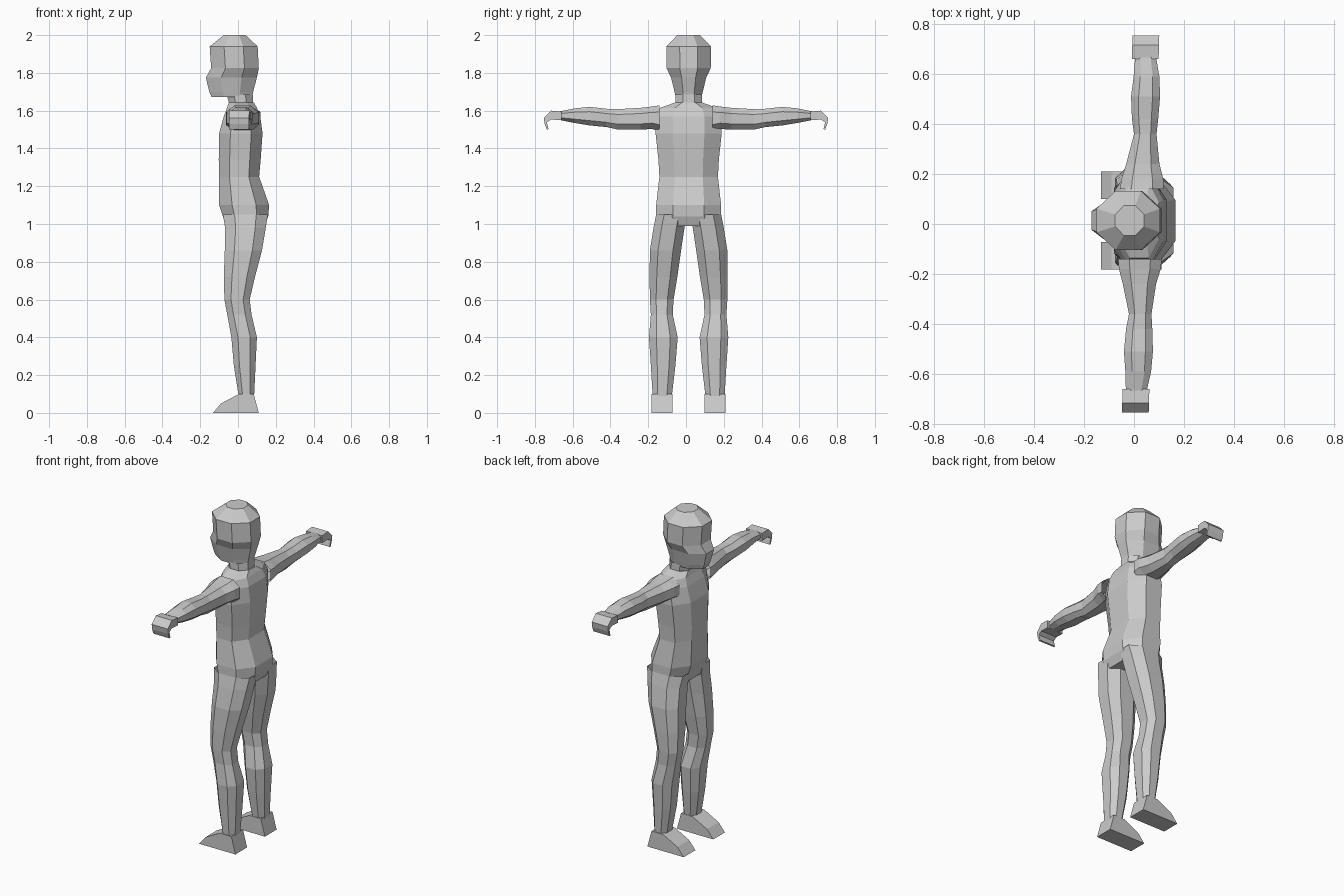
import bpy, bmesh

MID = 0.014      # body midline sits slightly off y = 0
skin = bpy.data.materials.new("plain_grey")
skin.diffuse_color = (0.6, 0.6, 0.6, 1)


def finish(name, bm):
    bmesh.ops.recalc_face_normals(bm, faces=bm.faces)
    me = bpy.data.meshes.new(name)
    bm.to_mesh(me)
    bm.free()
    me.materials.append(skin)
    ob = bpy.data.objects.new(name, me)
    bpy.context.collection.objects.link(ob)
    return ob


def loft(name, rings, place, k=0.26, caps=(True, True)):
    """Skin octagonal rings (t, a0, a1, b0, b1); place maps (t, a, b) to xyz."""
    bm = bmesh.new()
    loops = []
    for t, a0, a1, b0, b1 in rings:
        c, d = k * (a1 - a0), k * (b1 - b0)
        pts = [(a0 + c, b0), (a1 - c, b0), (a1, b0 + d), (a1, b1 - d),
               (a1 - c, b1), (a0 + c, b1), (a0, b1 - d), (a0, b0 + d)]
        loops.append([bm.verts.new(place(t, a, b)) for a, b in pts])
    for p, q in zip(loops, loops[1:]):
        for i in range(8):
            j = (i + 1) % 8
            bm.faces.new((p[i], p[j], q[j], q[i]))
    if caps[0]:
        bm.faces.new(loops[0])
    if caps[1]:
        bm.faces.new(loops[-1])
    return finish(name, bm)


def extrude(name, profile, u0, u1, place):
    """Prism from a profile; place maps (u, p, q) to xyz."""
    bm = bmesh.new()
    a = [bm.verts.new(place(u0, *p)) for p in profile]
    b = [bm.verts.new(place(u1, *p)) for p in profile]
    bm.faces.new(a)
    bm.faces.new(b)
    n = len(a)
    for i in range(n):
        j = (i + 1) % n
        bm.faces.new((a[i], a[j], b[j], b[i]))
    return finish(name, bm)


def upright(t, a, b):
    return (a, b + MID, t)


def sym(rows):
    return [(z, x0, x1, -h, h) for z, x0, x1, h in rows]


# torso, hips to shoulders
loft("torso", sym([
    (0.99, -0.065, 0.14, 0.155), (1.04, -0.08, 0.16, 0.172),
    (1.10, -0.10, 0.165, 0.172), (1.25, -0.10, 0.112, 0.155),
    (1.34, -0.102, 0.12, 0.16), (1.48, -0.10, 0.13, 0.175),
    (1.57, -0.075, 0.118, 0.172), (1.615, -0.058, 0.10, 0.15),
    (1.642, -0.05, 0.085, 0.075)]), upright)

# neck
loft("neck", sym([(1.63, -0.045, 0.08, 0.07), (1.685, -0.06, 0.078, 0.07)]),
     upright, 0.28, (False, False))

# head with protruding jaw
loft("head", sym([
    (1.672, -0.14, 0.075, 0.068), (1.70, -0.152, 0.08, 0.075),
    (1.775, -0.17, 0.10, 0.093), (1.825, -0.142, 0.11, 0.117),
    (1.94, -0.15, 0.104, 0.118), (2.0, -0.075, 0.04, 0.06)]), upright, 0.3)

LEG = [(0.08, 0.005, 0.085, 0.09, 0.19), (0.25, -0.022, 0.093, 0.07, 0.2),
       (0.40, -0.035, 0.10, 0.058, 0.21), (0.52, -0.057, 0.072, 0.084, 0.2),
       (0.60, -0.072, 0.062, 0.08, 0.205), (0.72, -0.075, 0.09, 0.06, 0.207),
       (0.86, -0.07, 0.127, 0.04, 0.205), (0.98, -0.068, 0.147, 0.022, 0.186),
       (1.05, -0.08, 0.158, 0.01, 0.172)]
FOOT = [(0.005, 0.10), (0.083, 0.10), (0.11, 0), (-0.132, 0), (-0.09, 0.05)]
ARM = [(0.14, -0.06, 0.115, 1.49, 1.628), (0.18, -0.055, 0.112, 1.503, 1.622),
       (0.24, -0.038, 0.095, 1.50, 1.615), (0.36, -0.01, 0.08, 1.50, 1.608),
       (0.42, -0.02, 0.085, 1.513, 1.61), (0.51, -0.026, 0.09, 1.522, 1.62),
       (0.59, -0.018, 0.085, 1.535, 1.612), (0.665, -0.014, 0.07, 1.55, 1.597)]
HAND = [(0.66, 1.595), (0.715, 1.60), (0.753, 1.562), (0.748, 1.53),
        (0.737, 1.50), (0.728, 1.502), (0.737, 1.538), (0.715, 1.553),
        (0.66, 1.55)]

# limbs, one pass per side
for s, side in ((-1, "right"), (1, "left")):
    loft(side + "_leg", LEG,
         lambda t, a, b: (a, s * b + MID, t), 0.26, (True, False))
    extrude(side + "_foot", FOOT, 0.085, 0.196,
            lambda u, p, q: (p, s * u + MID, q))
    # arms lean slightly in x along their length
    loft(side + "_arm", ARM,
         lambda t, a, b: (a + 0.028 * s * t, s * t, b), 0.26, (False, True))
    extrude(side + "_hand", HAND, -0.027, 0.08,
            lambda u, p, q: (u + 0.028 * s * p, s * p, q))
